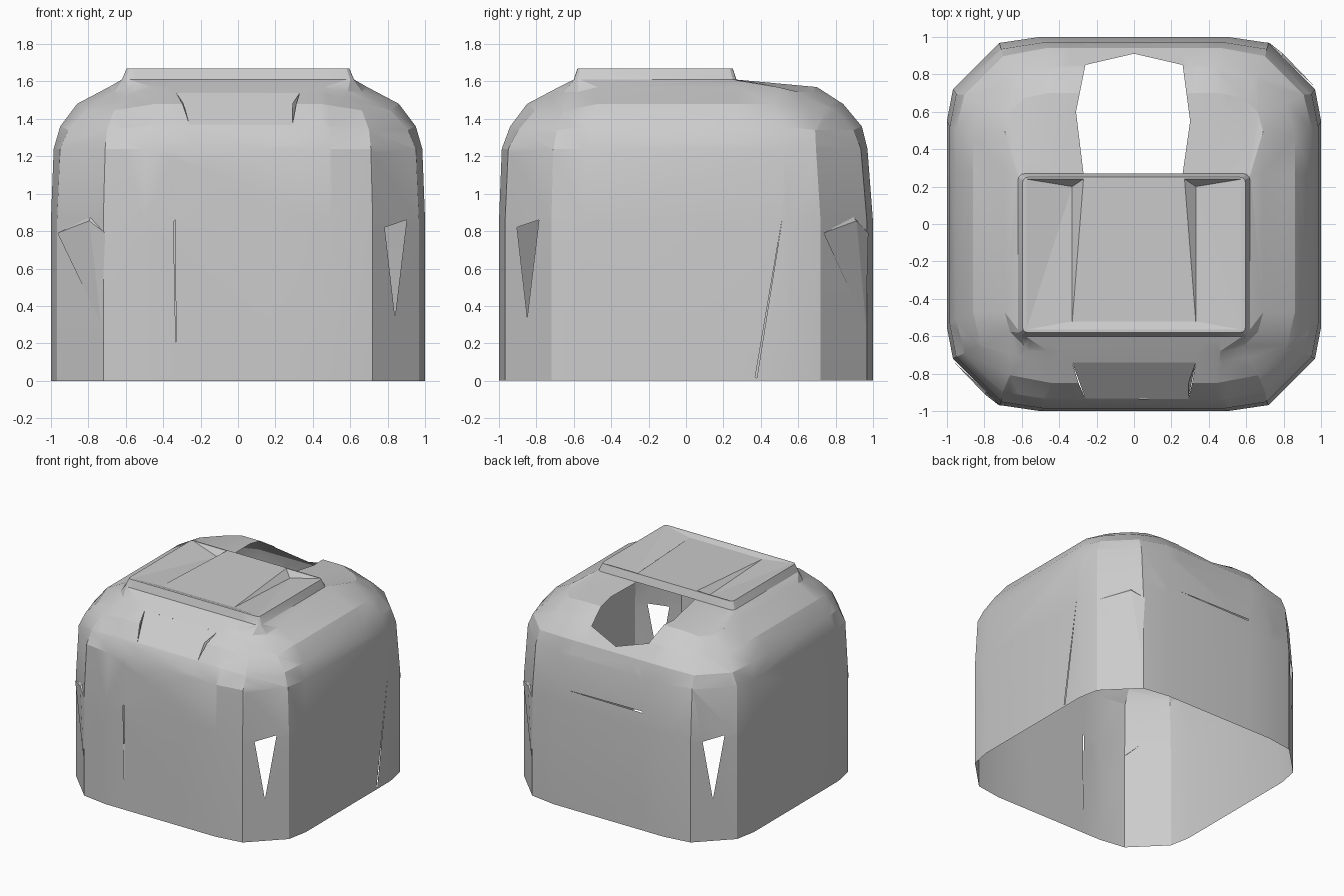
import bpy, bmesh
from mathutils import Vector

cube = bpy.data.objects.get("Cube")
if cube:
    bpy.data.objects.remove(cube, do_unlink=True)

grey = bpy.data.materials.new("plain_grey")
grey.use_nodes = True
GREY = (0.6, 0.6, 0.6, 1)
grey.diffuse_color = GREY
grey.node_tree.nodes["Principled BSDF"].inputs["Base Color"].default_value = GREY


def finish(bm, name, angle=0.3):
    """Turn a bmesh into a grey object with sharp edges kept."""
    mesh = bpy.data.meshes.new(name)
    bm.to_mesh(mesh)
    bm.free()
    mesh.materials.append(grey)
    ob = bpy.data.objects.new(name, mesh)
    bpy.context.collection.objects.link(ob)
    bpy.ops.object.select_all(action='DESELECT')
    ob.select_set(True)
    bpy.context.view_layer.objects.active = ob
    bpy.ops.object.shade_smooth_by_angle(angle=angle)
    return ob


def ring(bm, z, hx, front, back, c, along, depth, sag):
    """Rectangle with four-point rounded corners; the corners can sag."""
    a, d = c * along, c * depth
    verts = []
    for sx, sy in ((1, -1), (1, 1), (-1, 1), (-1, -1)):
        hy = back if sy > 0 else front
        pts = [(hx - c, hy, z), (hx - a, hy - d, z - sag),
               (hx - d, hy - a, z - sag), (hx, hy - c * 0.9, z)]
        if sx == sy:
            pts.reverse()
        verts += [bm.verts.new((sx * x, sy * y, h)) for x, y, h in pts]
    return verts


def cut_hole(bm, points, direction, facing):
    """Cut a convex opening through the faces that look along direction."""
    d = Vector(direction).normalized()
    pts = [Vector(p) for p in points]
    centre = sum(pts, Vector()) / len(pts)
    planes = []
    for a, b in zip(pts, pts[1:] + pts[:1]):
        n = (b - a).cross(d).normalized()
        if n.dot(centre - a) > 0:
            n.negate()
        planes.append((a, n))
    for a, n in planes:
        bm.normal_update()
        faces = [f for f in bm.faces if f.normal.dot(d) > facing]
        geom = set(faces)
        for f in faces:
            geom.update(f.edges)
            geom.update(f.verts)
        bmesh.ops.bisect_plane(bm, geom=list(geom), plane_co=a, plane_no=n, dist=1e-5)
    bm.normal_update()
    gone = [f for f in bm.faces if f.normal.dot(d) > facing and
            all(n.dot(f.calc_center_median() - a) < 0 for a, n in planes)]
    bmesh.ops.delete(bm, geom=gone, context='FACES')


# Shell: open-bottomed rounded box rising to the lid rim
# Columns: height, half width, front, back, corner size, along, depth, sag
levels = [
    (0.00, 1.00, 1.00, 1.00, 0.50, 0.56, 0.065, 0),
    (0.85, 1.00, 1.00, 1.00, 0.50, 0.56, 0.065, 0),
    (1.24, 0.985, 0.985, 0.97, 0.50, 0.55, 0.07, 0),
    (1.36, 0.95, 0.94, 0.94, 0.48, 0.52, 0.09, 0.02),
    (1.48, 0.86, 0.85, 0.84, 0.42, 0.47, 0.10, 0.035),
    (1.57, 0.69, 0.68, 0.70, 0.23, 0.45, 0.12, 0.025),
    (1.61, 0.62, 0.60, 0.27, 0.04, 0.50, 0.10, 0),
    (1.67, 0.595, 0.58, 0.25, 0.03, 0.50, 0.10, 0),
    (1.67, 0.575, 0.565, 0.24, 0.005, 0.50, 0.10, 0),
]
bm = bmesh.new()
rings = [ring(bm, *level) for level in levels]
for low, high in zip(rings, rings[1:]):
    for i in range(len(low)):
        j = (i + 1) % len(low)
        bm.faces.new((low[i], low[j], high[j], high[i]))
bmesh.ops.triangulate(bm, faces=bm.faces[:])

# Roof opening behind the lid
opening = [(-0.27, 0.27), (-0.31, 0.6), (-0.26, 0.85), (0, 0.91),
           (0.26, 0.85), (0.3, 0.55), (0.26, 0.27)]
cut_hole(bm, [(x, y, 1.5) for x, y in opening], (0, 0, 1), 0.1)

# Triangular openings in two opposite corners
for s in (1, -1):
    tri = [(0.79 * s, -0.91 * s, 0.82), (0.90 * s, -0.785 * s, 0.86),
           (0.85 * s, -0.86 * s, 0.34)]
    cut_hole(bm, tri, (s, -s, 0), 0.88)

# Hairline slits in the front, left and back walls
cut_hole(bm, [(-0.345, -1, 0.85), (-0.335, -1, 0.86), (-0.331, -1, 0.12)],
         (0, -1, 0), 0.97)
cut_hole(bm, [(1, 0.37, 0.02), (1, 0.379, 0.015), (1, 0.52, 0.9)], (1, 0, 0), 0.97)
cut_hole(bm, [(0.37, 1, 0.965), (-0.3, 1, 0.96), (-0.3, 1, 0.972)], (0, 1, 0), 0.97)

# Opening for the recessed brow panel
brow = [(-0.33, -0.74, 1.538), (-0.26, -0.932, 1.37),
        (0.29, -0.935, 1.366), (0.33, -0.74, 1.538)]
cut_hole(bm, brow, (0, -0.66, 0.75), 0.6)
finish(bm, "shell", 0.38)

# Brow panel: flat floor with a small cheek at each end
bm = bmesh.new()
corners = [bm.verts.new(p) for p in brow]
bm.faces.new(corners)
for s, (top, low) in ((-1, corners[:2]), (1, corners[:1:-1])):
    crown = bm.verts.new((0.29 * s, -0.85, 1.48))
    bm.faces.new((top, crown, low) if s < 0 else (top, low, crown))
finish(bm, "front_brow", 0.1)

# Lid panel: flat centre with a tapering groove on each side
bm = bmesh.new()


def patch(points):
    bm.faces.new([bm.verts.new(p) for p in points])


patch([(-0.33, -0.52, 1.655), (0.33, -0.52, 1.655), (0.27, 0.24, 1.67), (-0.27, 0.24, 1.67)])
patch([(-0.575, -0.565, 1.67), (0.575, -0.565, 1.67), (0.33, -0.52, 1.655), (-0.33, -0.52, 1.655)])
for s in (1, -1):
    dip, crest, end = (0.33 * s, 0.2, 1.62), (0.27 * s, 0.24, 1.67), (0.33 * s, -0.52, 1.655)
    rim_front, rim_back = (0.575 * s, -0.565, 1.67), (0.575 * s, 0.24, 1.67)
    for face in ([dip, crest, end], [rim_front, dip, end],
                 [rim_front, rim_back, dip], [rim_back, crest, dip]):
        patch(face if s < 0 else face[::-1])
bmesh.ops.remove_doubles(bm, verts=bm.verts[:], dist=1e-4)
bmesh.ops.recalc_face_normals(bm, faces=bm.faces[:])
if sum(f.normal.z for f in bm.faces) < 0:
    bmesh.ops.reverse_faces(bm, faces=bm.faces[:])
finish(bm, "lid_panel", 0.05)

# Corner folds: tucked flaps on the two corners without openings
for s, name in ((1, "front_right_fold"), (-1, "back_left_fold")):
    bm = bmesh.new()
    a, b, c, tip, top = [bm.verts.new((x * s, y * s, z)) for x, y, z in (
        (-0.965, -0.735, 0.79), (-0.795, -0.912, 0.855), (-0.71, -0.975, 0.79),
        (-0.73, -0.962, 0.3), (-0.79, -0.895, 0.875))]
    for face in ((a, b, tip), (b, c, tip), (a, top, b), (b, top, c)):
        bm.faces.new(face)
    bmesh.ops.recalc_face_normals(bm, faces=bm.faces[:])
    finish(bm, name, 0.1)
